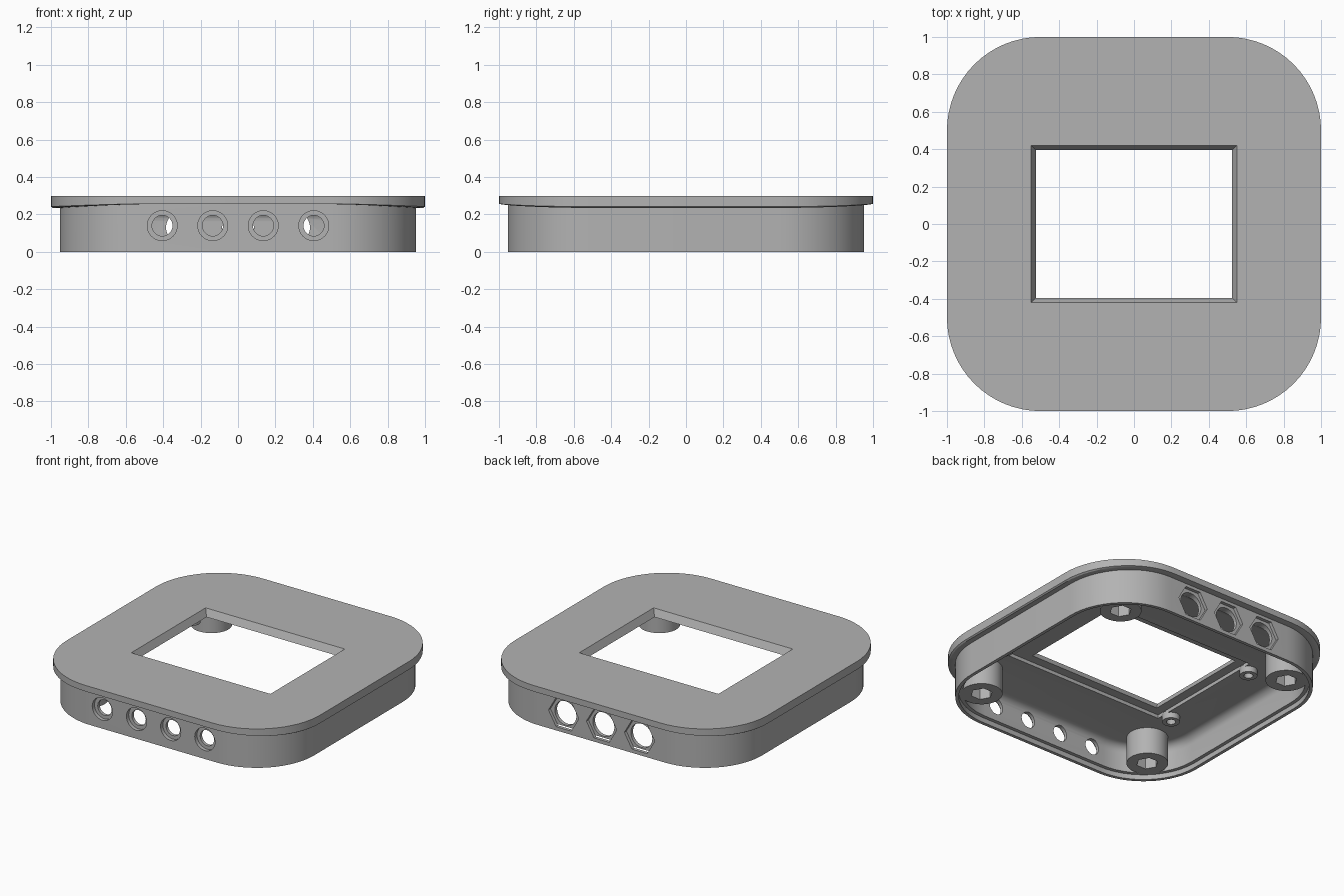
import bpy, bmesh, math
from mathutils import Matrix, Vector

if "Cube" in bpy.data.objects:
    bpy.data.objects.remove(bpy.data.objects["Cube"])

grey = bpy.data.materials.new("plain grey")
grey.use_nodes = True
grey.diffuse_color = (0.45, 0.45, 0.45, 1)
grey.node_tree.nodes["Principled BSDF"].inputs["Base Color"].default_value = (0.45, 0.45, 0.45, 1)


def finish(name, bm):
    bmesh.ops.recalc_face_normals(bm, faces=bm.faces)
    mesh = bpy.data.meshes.new(name)
    bm.to_mesh(mesh)
    bm.free()
    mesh.materials.append(grey)
    obj = bpy.data.objects.new(name, mesh)
    bpy.context.collection.objects.link(obj)
    return obj


def prism(name, sides, r, start, end, r_end=None):
    """Cylinder or cone between two points."""
    a, b = Vector(start), Vector(end)
    turn = (b - a).to_track_quat('Z', 'Y').to_matrix().to_4x4()
    bm = bmesh.new()
    bmesh.ops.create_cone(bm, cap_ends=True, segments=sides, radius1=r,
                          radius2=r if r_end is None else r_end, depth=(b - a).length,
                          matrix=Matrix.Translation((a + b) / 2) @ turn @ Matrix.Rotation(math.pi / 2, 4, 'Z'))
    return finish(name, bm)


def loft_box(name, x0, x1, y, z0, z1, grow=0.0):
    """Box whose top is wider than its bottom by grow on each side."""
    bm = bmesh.new()
    bmesh.ops.create_cube(bm, size=1)
    for v in bm.verts:
        g = grow if v.co.z > 0 else 0
        v.co = ((x1 + g) if v.co.x > 0 else (x0 - g),
                math.copysign(y + g, v.co.y), z1 if v.co.z > 0 else z0)
    return finish(name, bm)


def activate(obj):
    bpy.ops.object.select_all(action='DESELECT')
    obj.select_set(True)
    bpy.context.view_layer.objects.active = obj


def boolean(obj, others, operation='DIFFERENCE'):
    activate(obj)
    for other in others:
        mod = obj.modifiers.new("cut", 'BOOLEAN')
        mod.operation, mod.object, mod.solver = operation, other, 'EXACT'
        bpy.ops.object.modifier_apply(modifier=mod.name)
        bpy.data.objects.remove(other)


def smooth(obj):
    activate(obj)
    bpy.ops.object.shade_smooth_by_angle(angle=math.radians(30))


def rounded_square(bm, half, z, dip=0.0, steps=16):
    """Ring of vertices; dip lowers the left and right sides."""
    c, ring = 0.5, []
    for k in range(4):
        cx, cy = [(c, c), (-c, c), (-c, -c), (c, -c)][k]
        for i in range(steps + 1):
            a = math.pi / 2 * (k + i / steps)
            drop = dip * abs(math.cos(a)) ** 1.5
            ring.append(bm.verts.new((cx + (half - c) * math.cos(a),
                                      cy + (half - c) * math.sin(a), z - drop)))
    return ring


# Shell: top plate, lip, wall, cover rebate, filleted inside and ceiling
CEILING, LEDGE = 0.225, 0.035
profile = [(1.0, 0.30, 0), (1.0, 0.257, 0.015), (0.99, 0.255, 0.02), (0.953, 0.255, 0.02),
           (0.953, 0, 0), (0.93, 0, 0), (0.93, LEDGE, 0), (0.905, LEDGE, 0)]
for i in range(6):
    t = math.pi / 2 * i / 5
    profile.append((0.845 + 0.06 * math.cos(t), CEILING - 0.06 * (1 - math.sin(t)), 0))
bm = bmesh.new()
rings = [rounded_square(bm, *p) for p in profile]
for r0, r1 in zip(rings, rings[1:]):
    for i in range(len(r0)):
        j = (i + 1) % len(r0)
        bm.faces.new((r0[i], r0[j], r1[j], r1[i]))
bm.faces.new(rings[0])
bm.faces.new(rings[-1])
shell = finish("shell", bm)

# Window with sloped edges and a shallow screen recess under it
cutters = [loft_box("window_cutter", -0.5, 0.5, 0.37, 0.20, 0.32, 0.06),
           loft_box("recess_cutter", -0.59, 0.70, 0.46, 0.15, 0.25)]
# Counterbored round holes in the front wall
for i in range(4):
    x = -0.405 + 0.27 * i
    cutters.append(prism("bore", 32, 0.055, (x, -1.1, 0.14), (x, -0.8, 0.14)))
    cutters.append(prism("counterbore", 32, 0.08, (x, -1.1, 0.14), (x, -0.927, 0.14)))
# Hexagonal sockets with round holes in the back wall
for x in (-0.3, 0, 0.3):
    cutters.append(prism("bore", 32, 0.085, (x, 1.1, 0.13), (x, 0.8, 0.13)))
    cutters.append(prism("hex_socket", 6, 0.12, (x, 1.1, 0.13), (x, 0.93, 0.13)))
boolean(shell, cutters)
smooth(shell)

# Corner bosses with hexagonal nut pockets
for sx, side in ((1, "left"), (-1, "right")):
    for sy, end in ((1, "back"), (-1, "front")):
        x, y = 0.7 * sx, 0.7 * sy
        boss = prism(f"{end}_{side}_boss", 40, 0.135, (x, y, LEDGE), (x, y, 0.24))
        boolean(boss, [prism("nut_cutter", 6, 0.072, (x, y, 0), (x, y, 0.16))])
        smooth(boss)

# Small hollow screen posts beside the recess
for x, side in ((0.77, "left"), (-0.64, "right")):
    for sy, end in ((1, "back"), (-1, "front")):
        y = 0.39 * sy
        post = prism(f"{end}_{side}_screen_post", 24, 0.058, (x, y, 0.185), (x, y, 0.24))
        boolean(post, [prism("screw_cutter", 24, 0.03, (x, y, 0.1), (x, y, 0.225))])
        smooth(post)
